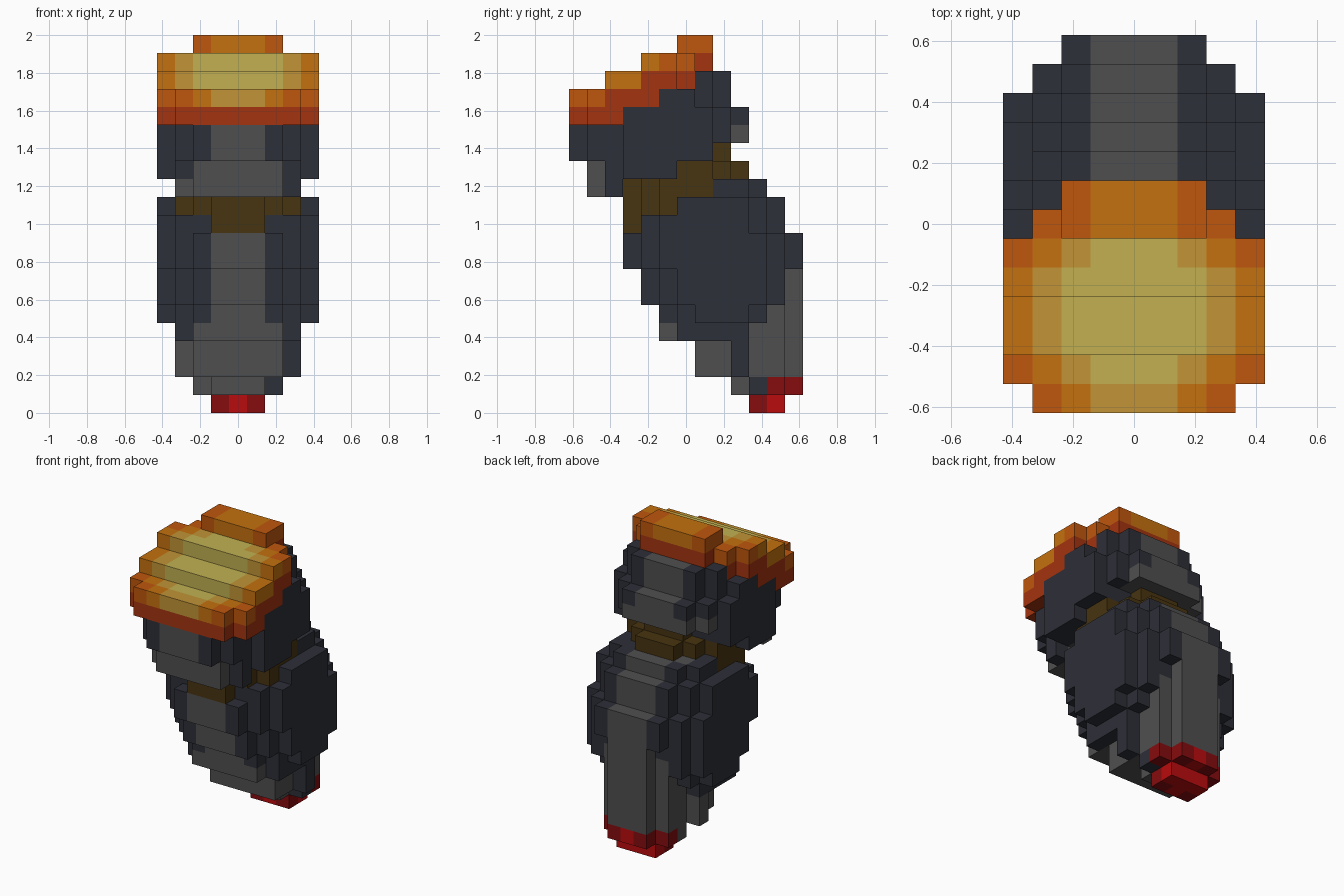
import bpy
import bmesh

if "Cube" in bpy.data.objects:
    bpy.data.objects.remove(bpy.data.objects["Cube"], do_unlink=True)

UNIT = 2 / 21
COLOURS = {
    "charcoal": (.18, .185, .22), "grey": (.31, .31, .31), "brown": (.28, .205, .065),
    "dark red": (.52, .045, .055), "bright red": (.73, .045, .055),
    "pale yellow": (.76, .69, .32), "tan": (.76, .58, .21), "amber": (.77, .445, .06),
    "orange": (.75, .34, .05), "rust": (.64, .2, .06)}
GLASS = ["pale yellow", "tan", "amber", "orange"]


def make_material(name, srgb):
    mat = bpy.data.materials.new(name)
    mat.use_nodes = True
    linear = [((c + .055) / 1.055) ** 2.4 for c in srgb] + [1]
    mat.diffuse_color = linear
    mat.node_tree.nodes["Principled BSDF"].inputs["Base Color"].default_value = linear
    return mat


MATERIALS = {n: make_material(n, c) for n, c in COLOURS.items()}

# Tilted profile: front and back column of each row, widest slice of each row
BODY_FRONT = [10, 9, 7, 7, 5, 5, 4, 4] + [3] * 5
BODY_BACK = [11] + [12] * 9 + [11, 11, 10]
BODY_WIDTH = [1, 2, 3, 3, 3] + [4] * 7 + [3]
# Stepped planes between the parts, by column
BODY_TOP = [0] * 3 + [9, 10, 10, 11, 11] + [12] * 5
HEAD_BOTTOM = [12] * 3 + [13] * 3 + [14] * 2 + [15] * 5
LENS_BOTTOM = [16] * 3 + [17] * 2 + [18] * 2 + [19] + [99] * 5
LENS_TOP = [17] * 2 + [18] * 2 + [19] * 2 + [20] * 2
# How far each slice is set in from the middle slice, for a round section
ROUND = [0, 0, 0, 1, 2]


def body(x, j, k):
    a = abs(x)
    if k > 12 or a > BODY_WIDTH[k] or k > BODY_TOP[j]:
        return None
    front = BODY_FRONT[k] + ROUND[a] + (a == BODY_WIDTH[k] and 0 < k < 4)
    back = BODY_BACK[k] - ROUND[a] - (a == 2 and k < 8)
    back -= (a > 2 and k < 6) + (a > 2 and k < 5)
    if not front <= j <= back:
        return None
    if k == 0 or (k == 1 and j > 10):
        bright = x == 0 or (k == 0 and j == 11)
        return "end_cap", "bright red" if bright else "dark red"
    if k == 1:
        pale = -2 <= x <= 1
    elif k < 4:
        pale = -3 <= x <= 2
    elif k == 4 or (k < 7 and j > 9):
        pale = a <= 2
    else:
        pale = a <= 1 or (k == 12 and x == -2 and j < 10)
    return "body", "grey" if pale else "charcoal"


def neck(x, j, k):
    a = abs(x)
    inset = max(0, a - 1)
    back = 8 if k > 13 else 9
    if a < 4 and 3 + inset <= j <= back - inset and BODY_TOP[j] < k < HEAD_BOTTOM[j]:
        return "neck", "brown"


def head(x, j, k):
    a = abs(x)
    if not HEAD_BOTTOM[j] <= k < LENS_BOTTOM[j] or k > 18:
        return None
    front = (1 if k < 14 else 0) + ROUND[a] + (a == 4 and k > 13)
    back = (9 if k < 17 else 8) - ROUND[a]
    if not front <= j <= back:
        return None
    if k == 12 or (k == 15 and j > 5):
        pale = -3 <= x <= 2
    else:
        pale = a <= (2 if k == 13 else 1)
    return "head", "grey" if pale else "charcoal"


def lens(x, j, k):
    a = abs(x)
    first, last = (1, 5) if a == 4 else (0, 6) if a == 3 else (0, 7)
    if not first <= j <= last:
        return None
    top = min(LENS_TOP[j], 19 if a == 3 else 20)
    if not LENS_BOTTOM[j] <= k <= top:
        return None
    if k < top:
        return "lens", "rust"
    ring = [2, 1, 0, 0, 0, 1, 3, 3][j]
    return "lens", GLASS[min(3, max(0, ring - 1, a - 2 + ring))]


# Fill the grid with blocks
blocks = {}
for x in range(-4, 5):
    for j in range(13):
        for k in range(21):
            found = lens(x, j, k) or head(x, j, k) or neck(x, j, k) or body(x, j, k)
            if found:
                blocks[x, j, k] = found


def build_part(name):
    """Skin the exposed sides of one part's blocks, then merge flat areas."""
    bm = bmesh.new()
    mesh = bpy.data.meshes.new(name)
    slots = []
    corners = {}

    def vertex(p):
        if p not in corners:
            corners[p] = bm.verts.new(((p[0] - .5) * UNIT, (p[1] - 6.5) * UNIT, p[2] * UNIT))
        return corners[p]

    for cell, (part, colour) in blocks.items():
        if part != name:
            continue
        if colour not in slots:
            slots.append(colour)
            mesh.materials.append(MATERIALS[colour])
        for axis in range(3):
            for side in (0, 1):
                near = list(cell)
                near[axis] += 2 * side - 1
                if tuple(near) in blocks:
                    continue
                loop = []
                for u, v in ((0, 0), (1, 0), (1, 1), (0, 1)):
                    p = list(cell)
                    p[axis] += side
                    p[(axis + 1) % 3] += u
                    p[(axis + 2) % 3] += v
                    loop.append(vertex(tuple(p)))
                face = bm.faces.new(loop if side else loop[::-1])
                face.material_index = slots.index(colour)
    bmesh.ops.dissolve_limit(bm, angle_limit=.01, verts=bm.verts[:], edges=bm.edges[:],
                             delimit={'MATERIAL'})
    bm.to_mesh(mesh)
    bm.free()
    bpy.context.collection.objects.link(bpy.data.objects.new(name, mesh))


for part_name in ("end_cap", "body", "neck", "head", "lens"):
    build_part(part_name)
